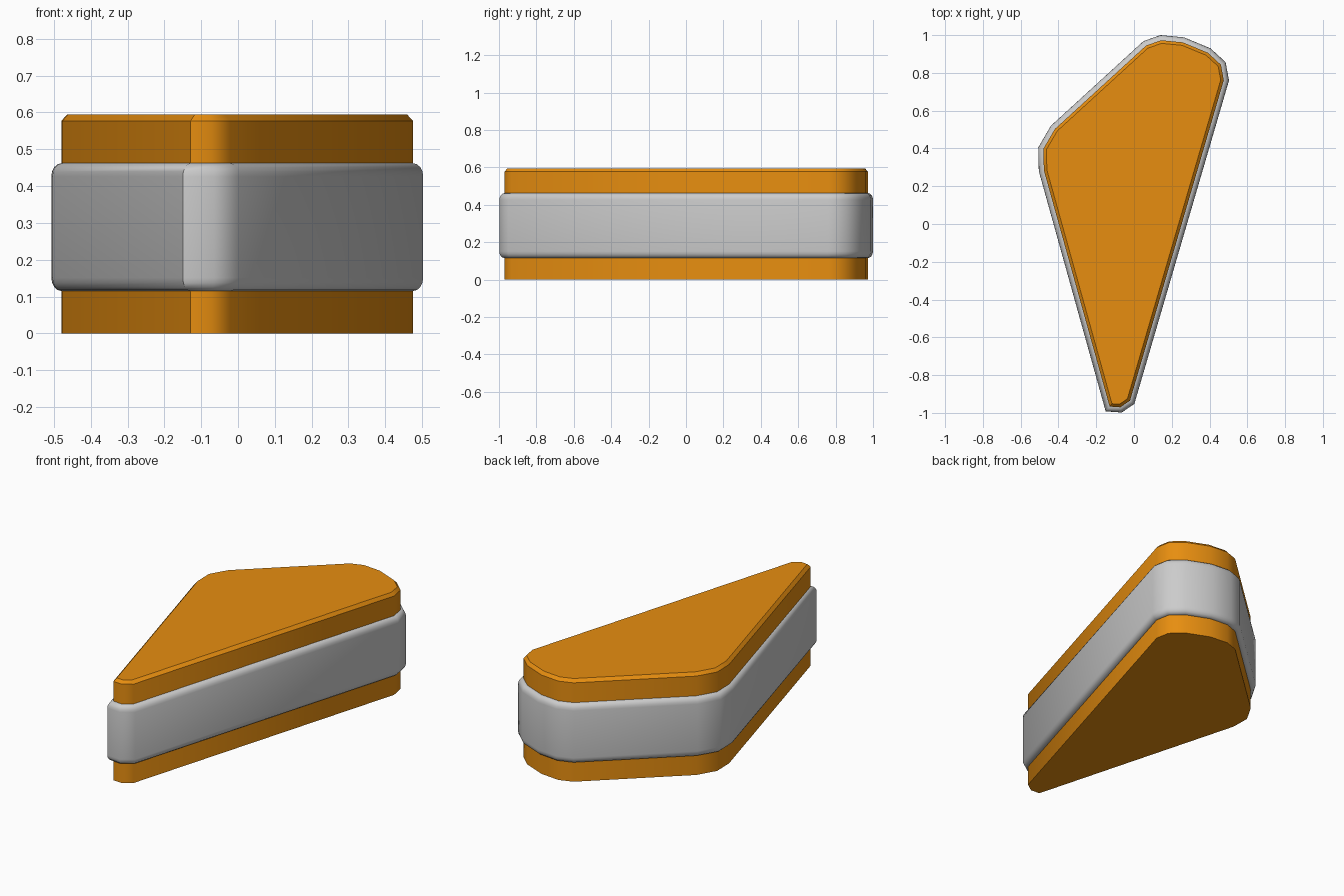
import bpy, bmesh, math
from mathutils import Vector

if "Cube" in bpy.data.objects:
    bpy.data.objects.remove(bpy.data.objects["Cube"])

# Outer outline of the band, counter-clockwise from the front tip
OUTLINE = [(-0.15, -0.992), (-0.065, -0.998), (0.002, -0.952), (0.503, 0.76),
           (0.485, 0.857), (0.405, 0.93), (0.265, 0.988), (0.14, 1.0),
           (0.05, 0.968), (-0.44, 0.52), (-0.507, 0.405), (-0.504, 0.28)]


def material(name, color):
    m = bpy.data.materials.new(name)
    m.diffuse_color = (*color, 1)
    m.use_nodes = True
    m.node_tree.nodes["Principled BSDF"].inputs["Base Color"].default_value = m.diffuse_color
    return m


def inset(points, d):
    """Move every edge of the outline inwards by d, keeping mitred corners."""
    pts = [Vector(p) for p in points]
    out = []
    for i, p in enumerate(pts):
        a = (p - pts[i - 1]).normalized()
        b = (pts[(i + 1) % len(pts)] - p).normalized()
        n1, n2 = Vector((-a.y, a.x)), Vector((-b.y, b.x))
        out.append(p + (n1 + n2) * d / (1 + n1.dot(n2)))
    return out


def loft(name, profile, mat, angle):
    """Stack inset copies of the outline given as (inset, height)."""
    bm = bmesh.new()
    rings = [[bm.verts.new((p.x, p.y, z)) for p in inset(OUTLINE, d)]
             for d, z in profile]
    n = len(OUTLINE)
    for lo, hi in zip(rings, rings[1:]):
        for i in range(n):
            j = (i + 1) % n
            bm.faces.new((lo[i], lo[j], hi[j], hi[i]))
    bm.faces.new(rings[0][::-1])
    bm.faces.new(rings[-1])
    mesh = bpy.data.meshes.new(name)
    bm.to_mesh(mesh)
    bm.free()
    mesh.materials.append(mat)
    ob = bpy.data.objects.new(name, mesh)
    bpy.context.collection.objects.link(ob)
    bpy.context.view_layer.objects.active = ob
    ob.select_set(True)
    bpy.ops.object.shade_smooth_by_angle(angle=math.radians(angle))
    ob.select_set(False)


orange = material("orange", (0.8, 0.27, 0.005))
grey = material("light grey", (0.6, 0.6, 0.6))

# Orange body with a chamfered top edge
loft("body", [(0.027, 0), (0.027, 0.577), (0.043, 0.595)], orange, 40)

# Grey band with rounded upper and lower edges
R, H, Z0, Z1 = 0.027, 0.036, 0.115, 0.462
arc = [math.radians(a) for a in (0, 22.5, 45, 67.5, 90)]
lower = [(R * (1 - math.sin(a)), Z0 + H * (1 - math.cos(a))) for a in arc]
upper = [(d, Z0 + Z1 - z) for d, z in reversed(lower)]
loft("band", lower + upper, grey, 60)
